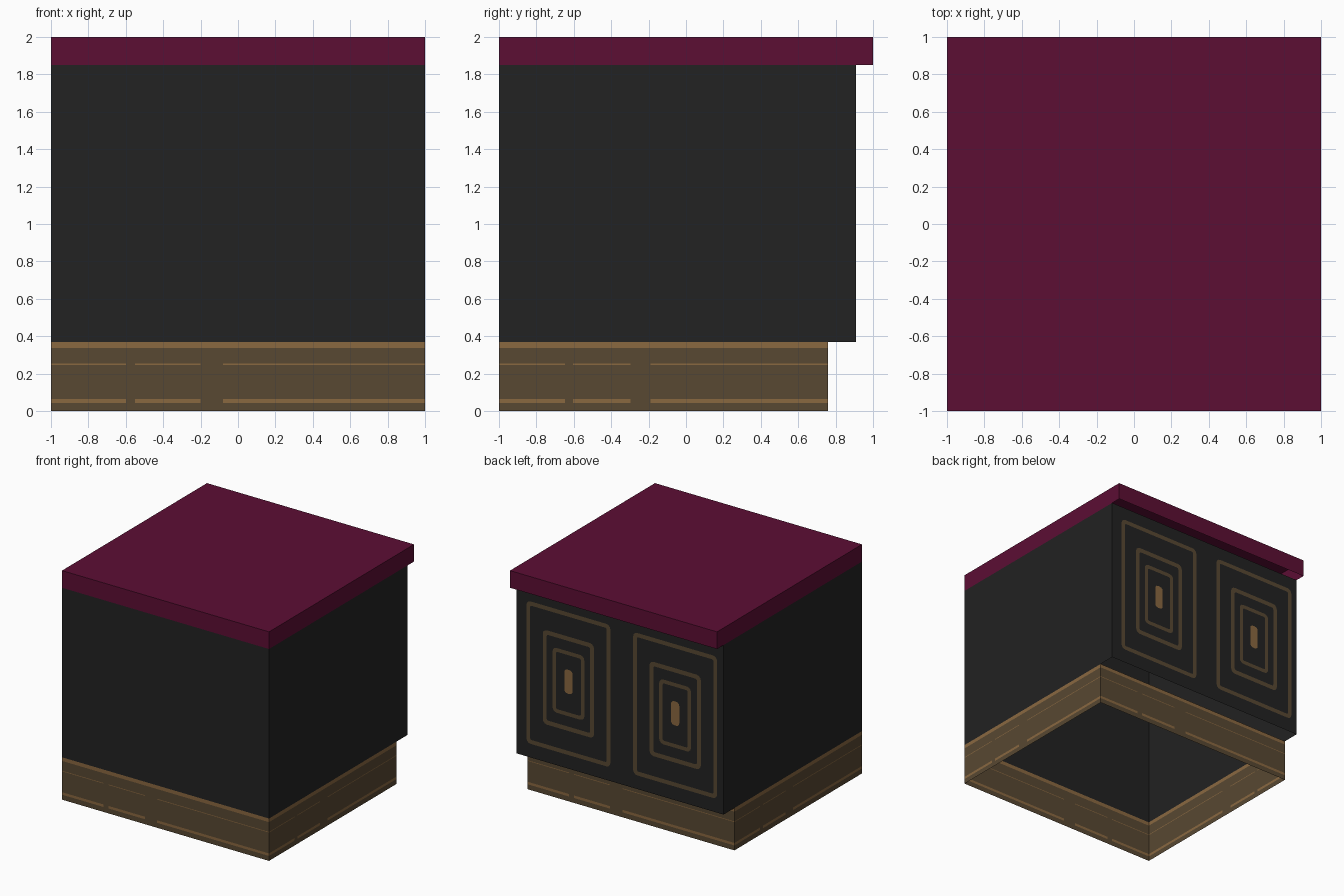
import bpy, bmesh, math

if "Cube" in bpy.data.objects:
    bpy.data.objects.remove(bpy.data.objects["Cube"])


def material(name, hex_code):
    def lin(c):
        return c / 12.92 if c <= 0.04045 else ((c + 0.055) / 1.055) ** 2.4
    m = bpy.data.materials.new(name)
    m.diffuse_color = [lin(int(hex_code[i:i + 2], 16) / 255) for i in (0, 2, 4)] + [1]
    m.use_nodes = True
    m.node_tree.nodes["Principled BSDF"].inputs["Base Color"].default_value = m.diffuse_color
    return m


MAROON = material("maroon", "5C0E34")
BLACK = material("charcoal", "222222")
BROWN = material("brown wood", "584832")
TAN = material("tan highlight", "8A6840")


def finish(name, bm, mats):
    bmesh.ops.remove_doubles(bm, verts=bm.verts, dist=1e-5)
    me = bpy.data.meshes.new(name)
    bm.to_mesh(me)
    bm.free()
    for m in mats:
        me.materials.append(m)
    ob = bpy.data.objects.new(name, me)
    bpy.context.collection.objects.link(ob)
    return ob


def shell(name, back, levels, mats, cuts=(0, 1), rule=lambda row, col: 0, lid=False):
    """Thin-walled open box: four walls from y=-1 to y=back, split into rows and columns."""
    bm = bmesh.new()
    corners = [(-1, -1), (1, -1), (1, back), (-1, back)]
    for i, a in enumerate(corners):
        b = corners[(i + 1) % 4]
        at = lambda t: (a[0] + (b[0] - a[0]) * t, a[1] + (b[1] - a[1]) * t)
        for col, (t0, t1) in enumerate(zip(cuts, cuts[1:])):
            for row, (z0, z1) in enumerate(zip(levels, levels[1:])):
                p, q = at(t0), at(t1)
                f = bm.faces.new([bm.verts.new(v) for v in
                                  ((*p, z0), (*q, z0), (*q, z1), (*p, z1))])
                f.material_index = rule(row, col)
    if lid:
        bm.faces.new([bm.verts.new((*c, levels[-1])) for c in corners])
    return finish(name, bm, mats)


# Countertop, cabinet body and recessed plinth (all open underneath)
shell("countertop", 1.0, (1.85, 2.0), [MAROON], lid=True)
shell("cabinet_body", 0.91, (0.37, 1.85), [BLACK])
# Plinth rows: worn low band (broken by gaps), thin line, bright top band
shell("plinth", 0.76, (0, 0.043, 0.065, 0.247, 0.253, 0.338, 0.37), [BROWN, TAN],
      cuts=(0, 0.2, 0.225, 0.4, 0.46, 1),
      rule=lambda row, col: int(row == 5 or (row in (1, 3) and col % 2 == 0)))


def rounded_rect(cx, cz, hw, hh, r, y, n=3):
    pts = []
    for k, (sx, sz) in enumerate(((1, 1), (-1, 1), (-1, -1), (1, -1))):
        for j in range(n + 1):
            t = math.pi / 2 * (k + j / n)
            pts.append((cx + sx * (hw - r) + r * math.cos(t), y,
                        cz + sz * (hh - r) + r * math.sin(t)))
    return pts


# Painted door mouldings: three nested frames and a handle per door, on the back
Y = 0.914
FRAMES = ((0.406, 0.622, 0.036), (0.248, 0.412, 0.038), (0.154, 0.283, 0.033))
for side, cx in (("left", 0.496), ("right", -0.535)):
    bm = bmesh.new()
    for hw, hh, w in FRAMES:
        outer = [bm.verts.new(p) for p in rounded_rect(cx, 1.113, hw, hh, 0.04, Y)]
        inner = [bm.verts.new(p) for p in rounded_rect(cx, 1.113, hw - w, hh - w, 0.015, Y)]
        for i in range(len(outer)):
            j = (i + 1) % len(outer)
            bm.faces.new((outer[j], outer[i], inner[i], inner[j]))
    finish(side + "_door_moulding", bm, [BROWN])

    bm = bmesh.new()
    pts = rounded_rect(cx, 1.13, 0.04, 0.105, 0.03, Y)
    bm.faces.new([bm.verts.new(p) for p in reversed(pts)])
    finish(side + "_door_handle", bm, [TAN])
